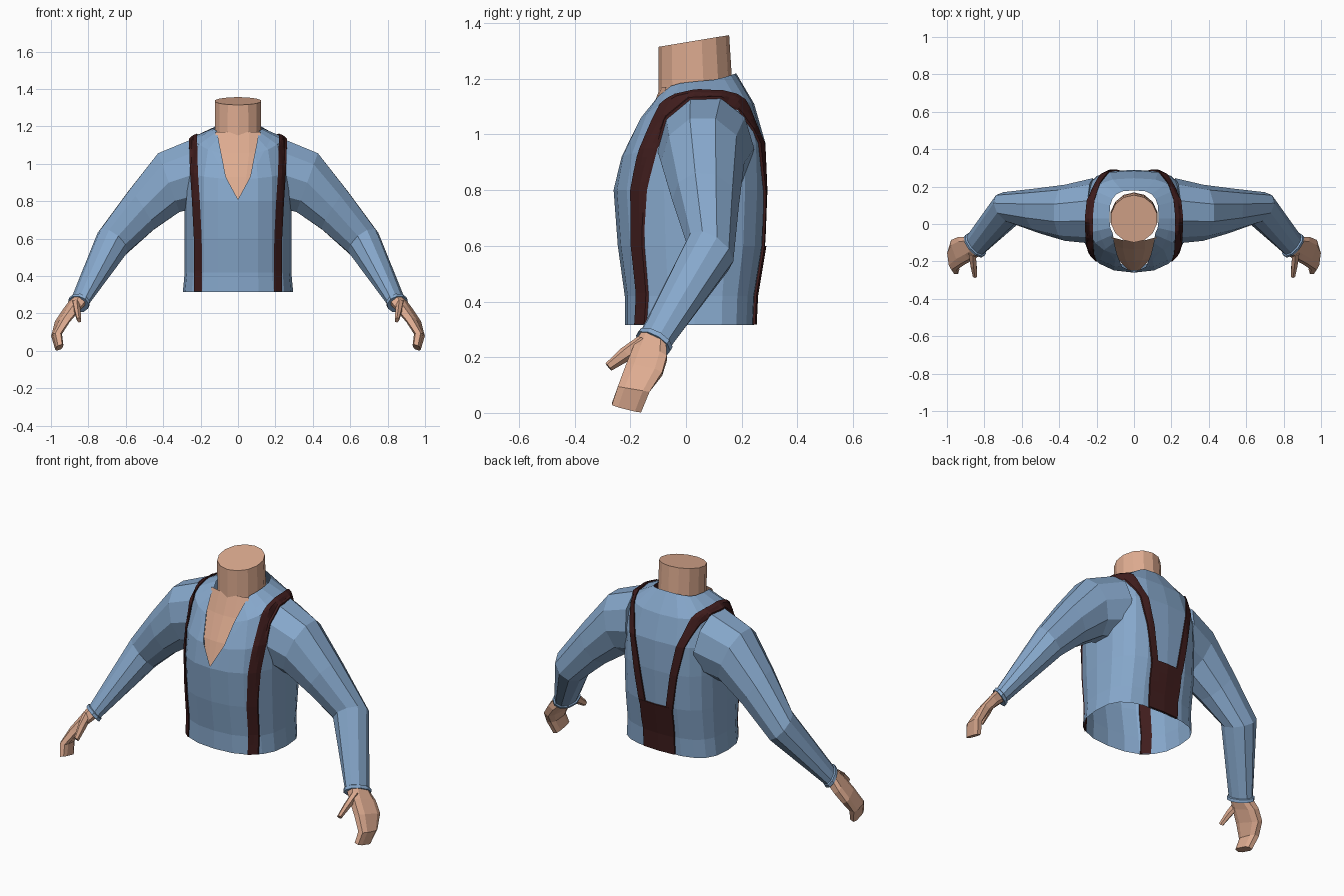
import bpy, bmesh, math
from mathutils import Vector
from mathutils.bvhtree import BVHTree

if "Cube" in bpy.data.objects:
    bpy.data.objects.remove(bpy.data.objects["Cube"])


def material(name, rgb):
    m = bpy.data.materials.new(name)
    m.diffuse_color = (*rgb, 1)
    m.use_nodes = True
    m.node_tree.nodes["Principled BSDF"].inputs["Base Color"].default_value = m.diffuse_color
    return m


SHIRT = material("shirt blue", (0.24, 0.39, 0.60))
SKIN = material("skin", (0.73, 0.41, 0.28))
STRAP = material("strap maroon", (0.05, 0.012, 0.012))


def loft(bm, rings, caps=(True, True), closed=True):
    """Join rings of points with quads."""
    vs = [[bm.verts.new(p) for p in r] for r in rings]
    n = len(vs[0])
    for a, b in zip(vs, vs[1:]):
        for i in range(n if closed else n - 1):
            j = (i + 1) % n
            bm.faces.new((a[i], a[j], b[j], b[i]))
    if caps[0]:
        bm.faces.new(vs[0][::-1])
    if caps[1]:
        bm.faces.new(vs[-1])
    bmesh.ops.recalc_face_normals(bm, faces=bm.faces)


def finish(bm, name, mat):
    me = bpy.data.meshes.new(name)
    bm.to_mesh(me)
    me.materials.append(mat)
    ob = bpy.data.objects.new(name, me)
    bpy.context.collection.objects.link(ob)
    return ob


def spow(v, n):
    return math.copysign(abs(v) ** (2 / n), v)


def oval(c, u, v, n=10, power=2.0, side=1):
    """Ring around c spanned by u and v, mirrored in x when side is -1."""
    out = []
    for i in range(n):
        a = 2 * math.pi * (i + 0.5) / n
        p = Vector(c) + Vector(u) * spow(math.cos(a), power) + Vector(v) * spow(math.sin(a), power)
        out.append((p.x * side, p.y, p.z))
    return out


# Torso: half width, front y, back y, then front, side and back heights
def torso_ring(hx, yf, yb, zf, zs, zb, n=20):
    pts, mid = [], 0.03
    for i in range(n):
        a = 2 * math.pi * i / n
        s = math.sin(a)
        power, ext, ze = (3.0, yb - mid, zb) if s > 0 else (2.4, mid - yf, zf)
        k = abs(spow(s, power))
        pts.append((hx * spow(math.cos(a), power), mid + ext * spow(s, power), zs + (ze - zs) * k * k))
    return pts


torso = bmesh.new()
loft(torso, [torso_ring(*r) for r in (
    (0.295, -0.22, 0.245, 0.315, 0.315, 0.315),
    (0.285, -0.22, 0.25, 0.42, 0.42, 0.42),
    (0.285, -0.245, 0.28, 0.60, 0.60, 0.60),
    (0.285, -0.26, 0.29, 0.80, 0.80, 0.80),
    (0.283, -0.237, 0.285, 0.92, 0.96, 0.97),
    (0.25, -0.172, 0.245, 1.05, 1.14, 1.11),
    (0.132, -0.105, 0.18, 1.15, 1.19, 1.22))], caps=(False, False))

# Arms: sleeve rings as centre, upward radius, backward radius
SLEEVE = [((0.22, 0.07, 0.95), (0.03, 0, 0.19), (0, 0.175, 0)),
          ((0.37, 0.06, 0.90), (0.06, 0, 0.165), (0, 0.15, 0)),
          ((0.515, 0.07, 0.755), (0.07, 0, 0.11), (0.01, 0.12, -0.01)),
          ((0.67, 0.085, 0.58), (0.075, 0, 0.065), (0.03, 0.085, -0.035)),
          ((0.845, -0.108, 0.266), (0.036, 0, 0.03), (0.033, 0.056, -0.025)),
          ((0.847, -0.11, 0.264), (0.043, 0, 0.034), (0.037, 0.062, -0.027)),
          ((0.854, -0.118, 0.25), (0.043, 0, 0.034), (0.037, 0.062, -0.027))]
sleeves = {}
for side, word in ((1, "right"), (-1, "left")):
    bm = sleeves[word] = bmesh.new()
    loft(bm, [oval(*r, side=side) for r in SLEEVE])

# Solid shirt surfaces that the straps lie on
trees = [BVHTree.FromBMesh(b) for b in (torso, *sleeves.values())]


def strap_pair(x, y, z, centre):
    """Outer and inner strap points where a ray toward the centre meets the shirt."""
    c = Vector(centre)
    out = (Vector((x, y, z)) - c).normalized()
    start = c + out * 0.6
    hits = [h for h in (t.ray_cast(start, -out) for t in trees) if h[0]]
    p = min(hits, key=lambda h: h[3])[0] if hits else Vector((x, y, z))
    return p + out * 0.009, p - out * 0.006


def resample(path, per=5):
    pts = []
    for a, b in zip(path, path[1:]):
        pts += [Vector(a).lerp(Vector(b), i / per) for i in range(per)]
    return pts + [Vector(path[-1])]


def ribbon(name, path, widths=None):
    bm = bmesh.new()
    rings = []
    for k, p in enumerate(path):
        w = widths[k] if widths else 0.021
        across = [p.x - w + 2 * w * i / 4 for i in range(5)]
        pairs = [strap_pair(x, p.y, p.z, (x, 0.06, min(p.z, 0.95))) for x in across]
        rings.append([q[0] for q in pairs] + [q[1] for q in pairs[::-1]])
    loft(bm, rings)
    finish(bm, name, STRAP)


# Straps run up the front, over the shoulder and converge on the back
STRAP_PATH = [(0.213, -0.165, 0.317), (0.215, -0.17, 0.60), (0.225, -0.175, 0.80), (0.235, -0.15, 0.95),
              (0.238, -0.11, 1.05), (0.24, -0.05, 1.12), (0.24, 0.05, 1.155), (0.232, 0.13, 1.15),
              (0.205, 0.20, 1.11), (0.155, 0.285, 0.97), (0.12, 0.29, 0.80), (0.085, 0.28, 0.58)]
for s, word in ((1, "right"), (-1, "left")):
    ribbon(word + "_strap", resample([(x * s, y, z) for x, y, z in STRAP_PATH]))
panel = resample([(0, 0.25, 0.317), (0, 0.25, 0.42), (0, 0.28, 0.60)], 3)
ribbon("back_strap_panel", panel, [0.10 + 0.004 * (i > 3) for i in range(len(panel))])

# V neckline: cut along two slopes per side, then open the front
V_LINES = [((0.0, 0.81), (0.065, 0.93)), ((0.065, 0.93), (0.112, 1.17))]
for s in (1, -1):
    for (x0, z0), (x1, z1) in V_LINES:
        faces = [f for f in torso.faces if f.calc_center_median().y < 0.02 and f.calc_center_median().z > 0.75]
        geom = set(faces)
        for f in faces:
            geom.update(f.edges)
            geom.update(f.verts)
        bmesh.ops.bisect_plane(torso, geom=list(geom), plane_co=(s * x0, 0, z0),
                               plane_no=(s * (z1 - z0), 0, x0 - x1))


def in_neckline(f):
    c = f.calc_center_median()
    return c.y < 0.0 and c.z > 0.81 and all(
        abs(c.x) < x0 + (c.z - z0) * (x1 - x0) / (z1 - z0) for (x0, z0), (x1, z1) in V_LINES)


bmesh.ops.delete(torso, geom=[f for f in torso.faces if in_neckline(f)], context='FACES')
finish(torso, "shirt_torso", SHIRT)
for word, bm in sleeves.items():
    finish(bm, word + "_sleeve", SHIRT)

# Chest skin behind the neckline
bm = bmesh.new()
loft(bm, [[(w * t, y + 1.5 * (w * t) ** 2, z) for t in (-1, -0.5, 0, 0.5, 1)]
          for z, y, w in ((0.77, -0.248, 0.03), (0.93, -0.197, 0.09), (1.06, -0.135, 0.12), (1.17, -0.092, 0.12))],
     caps=(False, False), closed=False)
if sum(f.normal.y for f in bm.faces) > 0:
    bmesh.ops.reverse_faces(bm, faces=bm.faces)
finish(bm, "chest", SKIN)

# Neck with a tilted flat top
bm = bmesh.new()
loft(bm, [oval((0, 0.035, 1.08), (0.128, 0, 0), (0, 0.134, 0), 14),
          oval((0, 0.033, 1.19), (0.127, 0, 0), (0, 0.132, 0.01), 14),
          oval((0, 0.028, 1.336), (0.126, 0, 0), (0, 0.127, 0.021), 14)])
finish(bm, "neck", SKIN)

# Hands: curled mitten plus thumb
HAND = [((0.852, -0.115, 0.265), (0.03, 0, 0.025), (0.025, 0.045, -0.02)),
        ((0.895, -0.128, 0.215), (0.027, 0, 0.018), (0.03, 0.062, -0.02)),
        ((0.94, -0.15, 0.155), (0.026, 0, 0.012), (0.025, 0.068, -0.015)),
        ((0.97, -0.188, 0.085), (0.026, 0, 0.0), (0.008, 0.06, -0.01)),
        ((0.955, -0.214, 0.018), (0.02, 0, -0.006), (0.004, 0.055, -0.014))]
THUMB = [((0.868, -0.15, 0.255), (0.022, 0, 0.008), (0.006, 0.022, -0.02)),
         ((0.858, -0.215, 0.212), (0.019, 0, 0.004), (0, 0.018, -0.02)),
         ((0.85, -0.278, 0.165), (0.013, 0, 0.003), (0, 0.011, -0.013))]
for s, word in ((1, "right"), (-1, "left")):
    for part, rings, n, power in (("_hand", HAND, 8, 3.2), ("_thumb", THUMB, 6, 2.0)):
        bm = bmesh.new()
        loft(bm, [oval(*r, n=n, power=power, side=s) for r in rings])
        finish(bm, word + part, SKIN)
